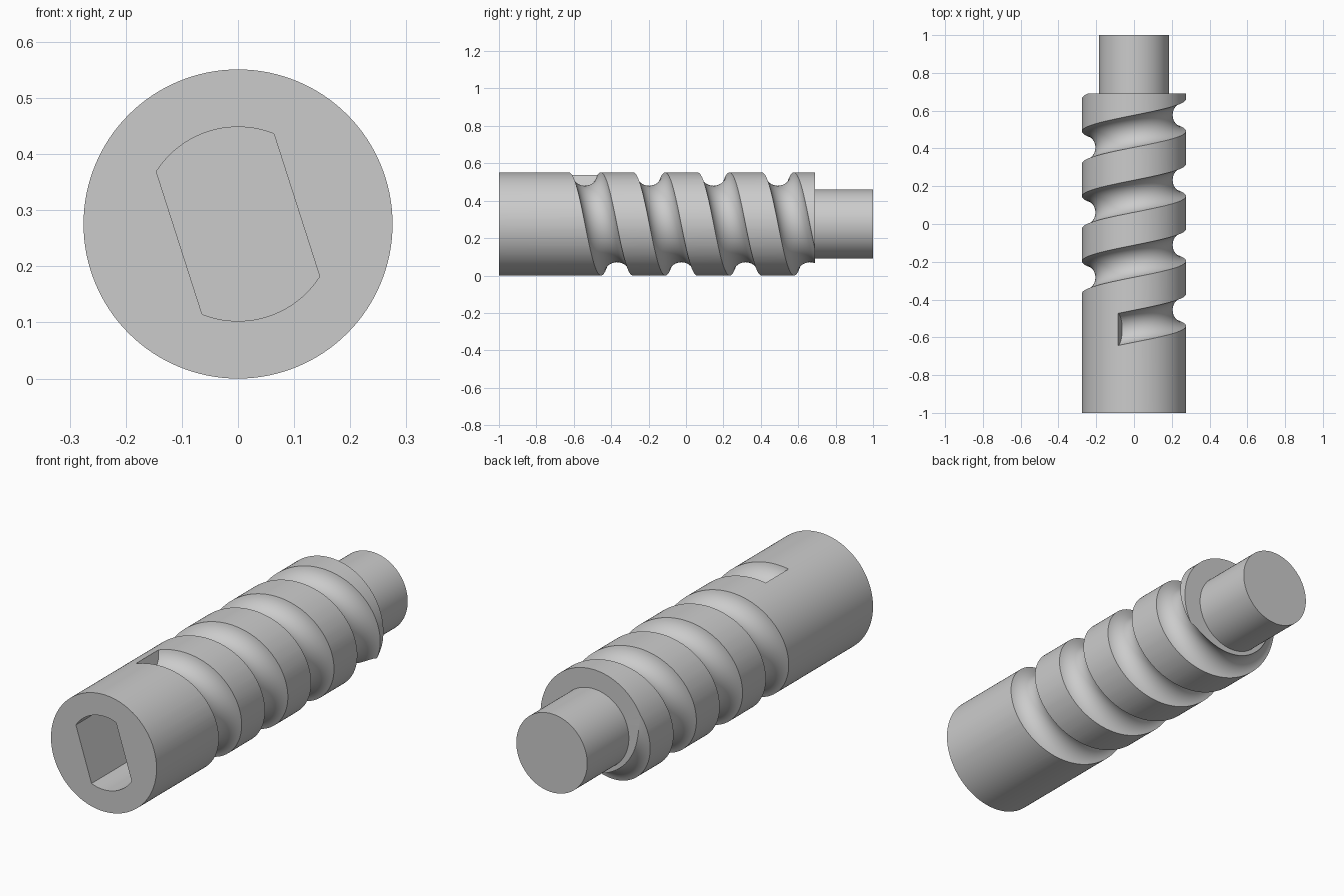
import bpy, bmesh
from math import sin, cos, pi, asin, radians

cube = bpy.data.objects.get("Cube")
if cube:
    bpy.data.objects.remove(cube, do_unlink=True)

RADIUS = 0.2755          # barrel radius, also the height of the axis
TILT = radians(-17.8)    # angle of the socket and of the groove start
PITCH = 0.344


def polar(r, angle, y):
    """Point around the shaft axis; angle runs from the top towards +x."""
    return (r * sin(angle), y, RADIUS + r * cos(angle))


def loft(name, rings):
    """Closed solid through a list of equally sized point rings."""
    bm = bmesh.new()
    loops = [[bm.verts.new(p) for p in ring] for ring in rings]
    n = len(loops[0])
    for a, b in zip(loops, loops[1:]):
        for i in range(n):
            j = (i + 1) % n
            bm.faces.new((a[i], a[j], b[j], b[i]))
    bm.faces.new(loops[0])
    bm.faces.new(loops[-1])
    bmesh.ops.recalc_face_normals(bm, faces=bm.faces)
    mesh = bpy.data.meshes.new(name)
    bm.to_mesh(mesh)
    bm.free()
    obj = bpy.data.objects.new(name, mesh)
    bpy.context.collection.objects.link(obj)
    return obj


# Stepped shaft: wide barrel with a narrow journal at the back
SIDES = 128
profile = [(RADIUS, -1), (RADIUS, 0.69), (0.185, 0.69), (0.185, 1)]
shaft = loft("worm_shaft", [[polar(r, 2 * pi * i / SIDES, y) for i in range(SIDES)]
                            for r, y in profile])

# Groove cutter: round section swept along a helix, running out of the barrel end
GROOVE_R, GROOVE_CENTRE, SECTION, STEPS = 0.0866, 0.291, 40, 380
end_angle = 2 * pi * 3.95
rings = []
for s in range(STEPS + 1):
    t = TILT + (end_angle - TILT) * s / STEPS
    y = -0.541 + PITCH * t / (2 * pi)
    rings.append([polar(GROOVE_CENTRE + GROOVE_R * cos(2 * pi * k / SECTION), t,
                        y + GROOVE_R * sin(2 * pi * k / SECTION))
                  for k in range(SECTION)])
groove_cutter = loft("groove_cutter", rings)

# Socket cutter: tilted round hole with two flats
SOCKET_R, HALF_FLAT, ARC = 0.173, 0.11, 20
half = asin(HALF_FLAT / SOCKET_R)
angles = [TILT + side + half * (2 * k / ARC - 1)
          for side in (0, pi) for k in range(ARC + 1)]
socket_cutter = loft("socket_cutter", [[polar(SOCKET_R, a, y) for a in angles]
                                       for y in (-1.1, -0.6)])

# Cut the groove and socket, then drop the cutters
bpy.ops.object.select_all(action='DESELECT')
bpy.context.view_layer.objects.active = shaft
shaft.select_set(True)
for cutter in (groove_cutter, socket_cutter):
    cutter.hide_render = True
    mod = shaft.modifiers.new(cutter.name, 'BOOLEAN')
    mod.operation = 'DIFFERENCE'
    mod.solver = 'EXACT'
    mod.object = cutter
    bpy.ops.object.modifier_apply(modifier=mod.name)
    bpy.data.objects.remove(cutter, do_unlink=True)
bpy.ops.object.shade_smooth_by_angle(angle=radians(30))

# Plain grey metal
grey = bpy.data.materials.new("plain_grey")
grey.use_nodes = True
colour = (0.6, 0.6, 0.6, 1)
grey.diffuse_color = colour
grey.node_tree.nodes["Principled BSDF"].inputs["Base Color"].default_value = colour
shaft.data.materials.clear()
shaft.data.materials.append(grey)
